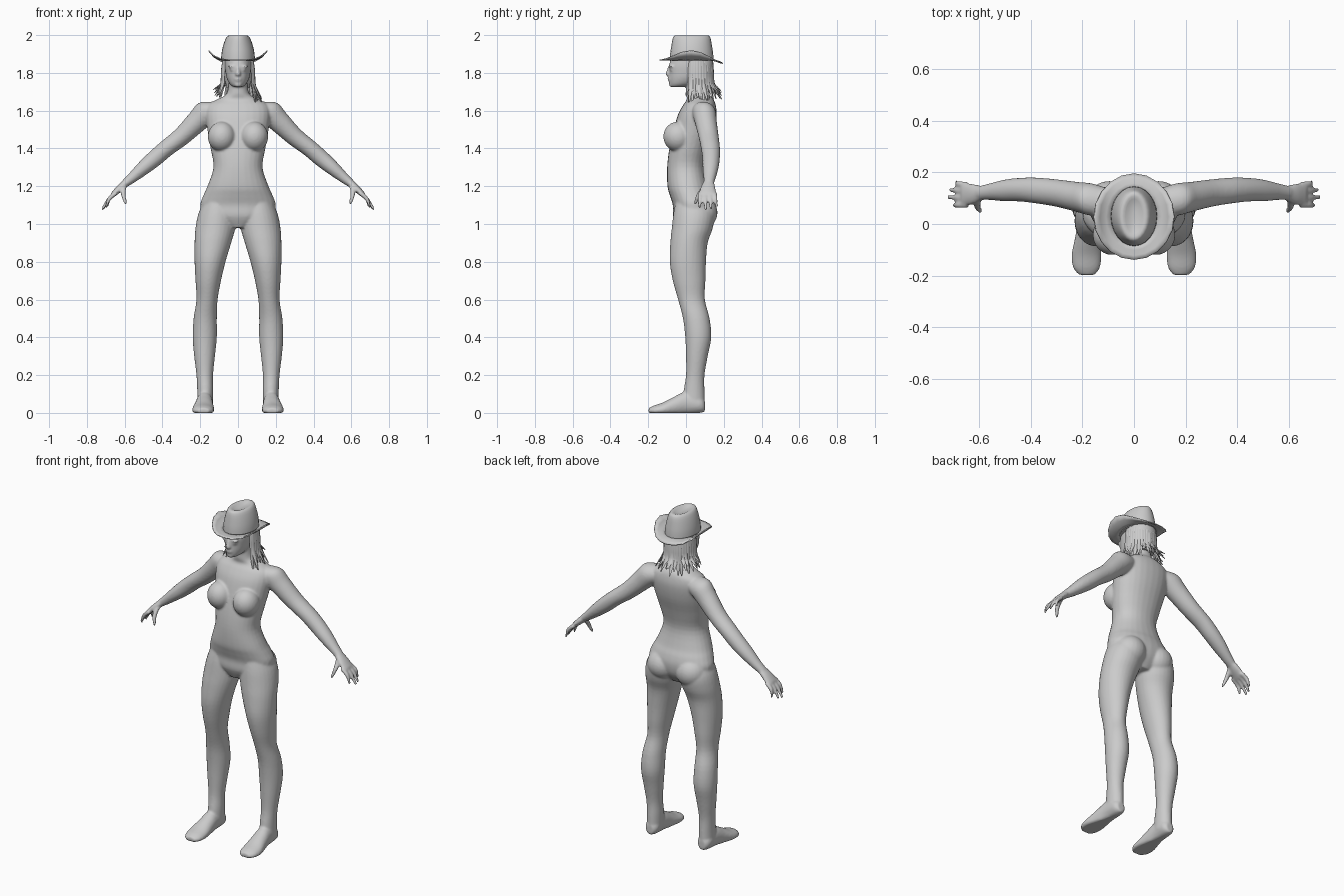
import bpy, bmesh, math, random
from mathutils import Vector, Matrix

random.seed(4)
default = bpy.data.objects.get("Cube")
if default:
    bpy.data.objects.remove(default)

grey = bpy.data.materials.new("plain_grey")
grey.use_nodes = True
COLOUR = (0.6, 0.6, 0.6, 1)
grey.diffuse_color = COLOUR
grey.node_tree.nodes["Principled BSDF"].inputs["Base Color"].default_value = COLOUR

X, Y, Z = Vector((1, 0, 0)), Vector((0, 1, 0)), Vector((0, 0, 1))


def finish(bm, name, angle=60):
    bmesh.ops.recalc_face_normals(bm, faces=bm.faces)
    mesh = bpy.data.meshes.new(name)
    bm.to_mesh(mesh)
    bm.free()
    mesh.materials.append(grey)
    obj = bpy.data.objects.new(name, mesh)
    bpy.context.collection.objects.link(obj)
    bpy.context.view_layer.objects.active = obj
    for other in bpy.context.selected_objects:
        other.select_set(False)
    obj.select_set(True)
    bpy.ops.object.shade_smooth_by_angle(angle=math.radians(angle))
    return obj


def smooth_path(rows, steps):
    """Catmull-Rom interpolation of rows of numbers."""
    out, last = [], len(rows) - 1
    for i in range(last):
        p0, p1, p2, p3 = (rows[max(0, min(last, i + k))] for k in (-1, 0, 1, 2))
        for s in range(steps):
            t = s / steps
            out.append([b + t / 2 * (c - a + t * (2*a - 5*b + 4*c - d + t * (3*(b - c) + d - a)))
                        for a, b, c, d in zip(p0, p1, p2, p3)])
    return out + [rows[-1]]


def loft(bm, rows, u, v, sides=28, steps=4, power=1.0):
    """Skin through ellipses: each row is centre x, y, z, radius along u, radius along v."""
    rings = []
    for x, y, z, a, b in smooth_path(rows, steps):
        ring = []
        for k in range(sides):
            t = 2 * math.pi * k / sides
            c, s = math.cos(t), math.sin(t)
            p = Vector((x, y, z)) + u * a * math.copysign(abs(c) ** power, c) \
                + v * b * math.copysign(abs(s) ** power, s)
            p.z = max(p.z, 0)
            ring.append(bm.verts.new(p))
        rings.append(ring)
    for r0, r1 in zip(rings, rings[1:]):
        for k in range(sides):
            n = (k + 1) % sides
            bm.faces.new((r0[k], r0[n], r1[n], r1[k]))
    bm.faces.new(rings[0][::-1])
    bm.faces.new(rings[-1])


def upright(bm, rows, side=1, power=1.0):
    """Loft of level sections: z, x from, x to, y front, y back."""
    loft(bm, [(side * (a + b) / 2, (f + r) / 2, z, (b - a) / 2, (r - f) / 2)
              for z, a, b, f, r in rows], X, Y, power=power)


def ball(bm, centre, radii, tilt=0):
    m = Matrix.Translation(centre) @ Matrix.Rotation(tilt, 4, 'X') @ Matrix.Diagonal((*radii, 1))
    bmesh.ops.create_uvsphere(bm, u_segments=24, v_segments=16, radius=1, matrix=m)


body = bmesh.new()

# Torso and neck
torso = [(.98, .06, -.04, .10), (1.04, .18, -.068, .14), (1.1, .2, -.07, .15),
         (1.15, .184, -.085, .14), (1.2, .162, -.098, .12), (1.3, .13, -.1, .1),
         (1.4, .145, -.088, .12), (1.5, .162, -.065, .15), (1.58, .172, -.042, .162),
         (1.63, .16, -.015, .157), (1.66, .11, .005, .145), (1.69, .06, .0, .12),
         (1.76, .048, .0, .105)]
upright(body, [(z, -w, w, f, b) for z, w, f, b in torso], power=.92)

# Head, nose, lips and chin
head = [(1.725, .022, -.08, -.02), (1.74, .043, -.087, .05), (1.77, .059, -.09, .1),
        (1.8, .066, -.09, .125), (1.84, .07, -.09, .13), (1.89, .068, -.075, .125)]
upright(body, [(z, -w, w, f, b) for z, w, f, b in head], power=.95)
loft(body, [(0, -.088, 1.835, .007, .006), (0, -.094, 1.81, .009, .01),
            (0, -.096, 1.792, .015, .013), (0, -.09, 1.783, .009, .008)], X, Y)
ball(body, (0, -.088, 1.768), (.02, .01, .006))
ball(body, (0, -.086, 1.759), (.017, .01, .006))
ball(body, (0, -.078, 1.738), (.02, .013, .013))

for side in (1, -1):
    # Brows and eyes
    ball(body, (side * .03, -.077, 1.834), (.024, .015, .006))
    ball(body, (side * .029, -.074, 1.816), (.014, .013, .007))

    # Bust and seat
    ball(body, (side * .086, -.042, 1.462), (.074, .078, .08), .15)
    ball(body, (side * .095, .075, 1.06), (.093, .092, .09))

    # Leg
    upright(body, [(1.14, .03, .17, -.05, .11), (1.06, .01, .208, -.066, .15),
                   (.98, .014, .225, -.075, .142), (.9, .036, .23, -.083, .115),
                   (.8, .066, .23, -.086, .106), (.7, .09, .225, -.07, .103),
                   (.6, .108, .22, -.042, .1), (.5, .112, .235, -.016, .125),
                   (.4, .112, .24, -.004, .134), (.3, .122, .232, .0, .115),
                   (.2, .132, .22, .0, .098), (.12, .131, .216, -.012, .098),
                   (.04, .132, .216, -.02, .1)], side)

    # Foot, heel to toe
    loft(body, [(side * x, y, z, a, b) for x, y, z, a, b in (
        (.175, .1, .035, .022, .028), (.175, .075, .045, .04, .045), (.177, .0, .052, .043, .06),
        (.18, -.06, .035, .05, .052), (.184, -.12, .018, .058, .038),
        (.184, -.17, .012, .052, .027), (.182, -.198, .01, .03, .015))], X, Z)

    # Arm, shoulder to wrist
    across = Vector((side * .66, 0, .75))
    loft(body, [(side * x, y, z, a, b) for x, y, z, a, b in (
        (.1, .085, 1.61, .05, .05), (.165, .095, 1.592, .065, .062), (.22, .105, 1.54, .058, .058),
        (.3, .12, 1.462, .049, .053), (.38, .13, 1.4, .045, .05), (.44, .133, 1.348, .044, .046),
        (.5, .13, 1.297, .038, .042), (.56, .125, 1.245, .028, .032), (.6, .12, 1.213, .021, .027))],
        across, Y)

    # Palm, fingers and thumb
    loft(body, [(side * .585, .12, 1.225, .02, .026), (side * .625, .116, 1.19, .019, .04),
                (side * .662, .113, 1.155, .014, .045)], across, Y)
    for y0, y1, x1, z1 in ((.15, .162, .69, 1.09), (.125, .133, .714, 1.08),
                           (.1, .104, .72, 1.077), (.075, .072, .7, 1.085)):
        loft(body, [(side * .645, y0, 1.165, .012, .014), (side * .682, (y0 + y1) / 2, 1.133, .011, .012),
                    (side * x1, y1, z1, .007, .008)], across, Y, sides=12)
    loft(body, [(side * .605, .1, 1.2, .016, .016), (side * .607, .068, 1.155, .013, .014),
                (side * .594, .048, 1.105, .008, .008)], X, Y, sides=12)

# Fuse the parts into one skin
skin = finish(body, "body")
fuse = skin.modifiers.new("fuse", 'REMESH')
fuse.mode = 'VOXEL'
fuse.voxel_size = .0065
fuse.use_smooth_shade = True
relax = skin.modifiers.new("relax", 'SMOOTH')
relax.factor = .5
relax.iterations = 5
for name in ("fuse", "relax"):
    bpy.ops.object.modifier_apply(modifier=name)

# Hair: a cap with loose pointed locks round the sides and back
hair = bmesh.new()
upright(hair, [(1.72, -.06, .06, .055, .125), (1.78, -.072, .072, .03, .14),
               (1.84, -.078, .078, .01, .145), (1.89, -.074, .074, -.02, .14)])
LOCKS = 23
for layer in (0, 1):
    for i in range(LOCKS):
        t = math.radians(-22 + 224 * (i + layer / 2) / (LOCKS - 1))
        c, s = math.cos(t), math.sin(t)
        flare = random.uniform(.0, .02)
        end = random.uniform(1.655, 1.7) - (.03 if c > .6 else 0) + .02 * layer
        along, out = Vector((-s, c, 0)), Vector((c, s, 0))
        loft(hair, [((r + layer * .004) * c, .055 + r * 1.08 * s, z, w, d) for r, z, w, d in (
            (.072, 1.885, .012, .004), (.08, 1.82, .013, .006), (.083, 1.75, .012, .006),
            (.086 + flare, (1.75 + end) / 2, .01, .005), (.092 + flare * 2, end, .003, .002))],
            along, out, sides=6, steps=2)
finish(hair, "hair", 50)

# Hat crown with a pinched top
crown = bmesh.new()
loft(crown, [(0, .03, z, a, b) for z, a, b in (
    (1.862, .09, .116), (1.9, .088, .114), (1.94, .08, .108), (1.975, .068, .102),
    (1.995, .056, .094), (1.999, .042, .078), (1.99, .024, .054), (1.985, .006, .02))],
    X, Y, sides=24, steps=2)
finish(crown, "hat_crown", 60)

# Hat brim, curled up at the sides and dipping to the rear
brim = bmesh.new()
SIDES, rings = 20, []
for f in (0, .35, .7, 1):
    ring = []
    for k in range(SIDES):
        t = 2 * math.pi * k / SIDES
        c, s = math.cos(t), math.sin(t)
        z = 1.868 + f * f * (.05 * c ** 4 - .018 * max(s, 0) ** 2)
        ring.append(brim.verts.new(((.085 + .07 * f) * c, .028 + (.11 + .057 * f) * s, z)))
    rings.append(ring)
for r0, r1 in zip(rings, rings[1:]):
    for k in range(SIDES):
        n = (k + 1) % SIDES
        brim.faces.new((r0[k], r0[n], r1[n], r1[k]))
brim_obj = finish(brim, "hat_brim", 50)
thick = brim_obj.modifiers.new("thickness", 'SOLIDIFY')
thick.thickness = .006
thick.offset = 0
